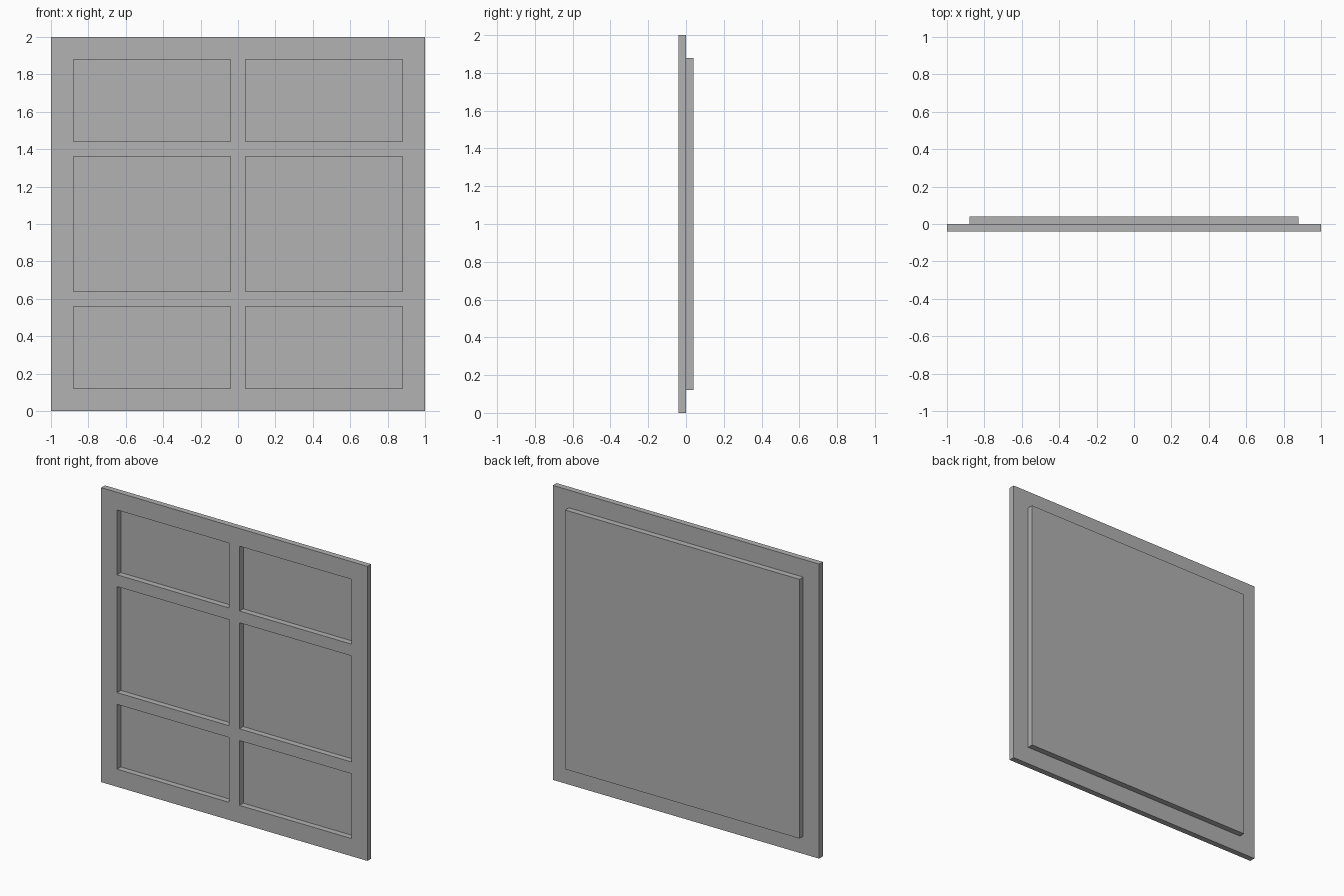
import bpy
import bmesh

if "Cube" in bpy.data.objects:
    bpy.data.objects.remove(bpy.data.objects["Cube"], do_unlink=True)

DEPTH = 0.04
X_LINES = [-1, -0.88, -0.04, 0.04, 0.88, 1]
Z_LINES = [0, 0.12, 0.56, 0.64, 1.36, 1.44, 1.88, 2]

grey = bpy.data.materials.new("plain_grey")
grey.use_nodes = True
colour = (0.445, 0.445, 0.445, 1)
grey.diffuse_color = colour
grey.node_tree.nodes["Principled BSDF"].inputs["Base Color"].default_value = colour


def slab(name, xs, zs, y, is_opening):
    """Grid of cells in the xz plane, minus openings, extruded backwards."""
    bm = bmesh.new()
    verts = [[bm.verts.new((x, y, z)) for z in zs] for x in xs]
    for i in range(len(xs) - 1):
        for j in range(len(zs) - 1):
            if not is_opening(i, j):
                bm.faces.new((verts[i][j], verts[i + 1][j],
                              verts[i + 1][j + 1], verts[i][j + 1]))
    for v in [v for v in bm.verts if not v.link_faces]:
        bm.verts.remove(v)
    front = bm.faces[:]
    result = bmesh.ops.extrude_face_region(bm, geom=front, use_keep_orig=True)
    moved = [g for g in result["geom"] if isinstance(g, bmesh.types.BMVert)]
    bmesh.ops.translate(bm, verts=moved, vec=(0, DEPTH, 0))
    bmesh.ops.recalc_face_normals(bm, faces=bm.faces[:])
    mesh = bpy.data.meshes.new(name)
    bm.to_mesh(mesh)
    bm.free()
    mesh.materials.append(grey)
    obj = bpy.data.objects.new(name, mesh)
    bpy.context.collection.objects.link(obj)
    return obj


# Front frame with two columns of three openings
slab("window_frame", X_LINES, Z_LINES, -DEPTH,
     lambda i, j: i % 2 == 1 and j % 2 == 1)

# Solid panel behind the openings
slab("back_panel", [X_LINES[1], X_LINES[-2]], [Z_LINES[1], Z_LINES[-2]], 0,
     lambda i, j: False)
